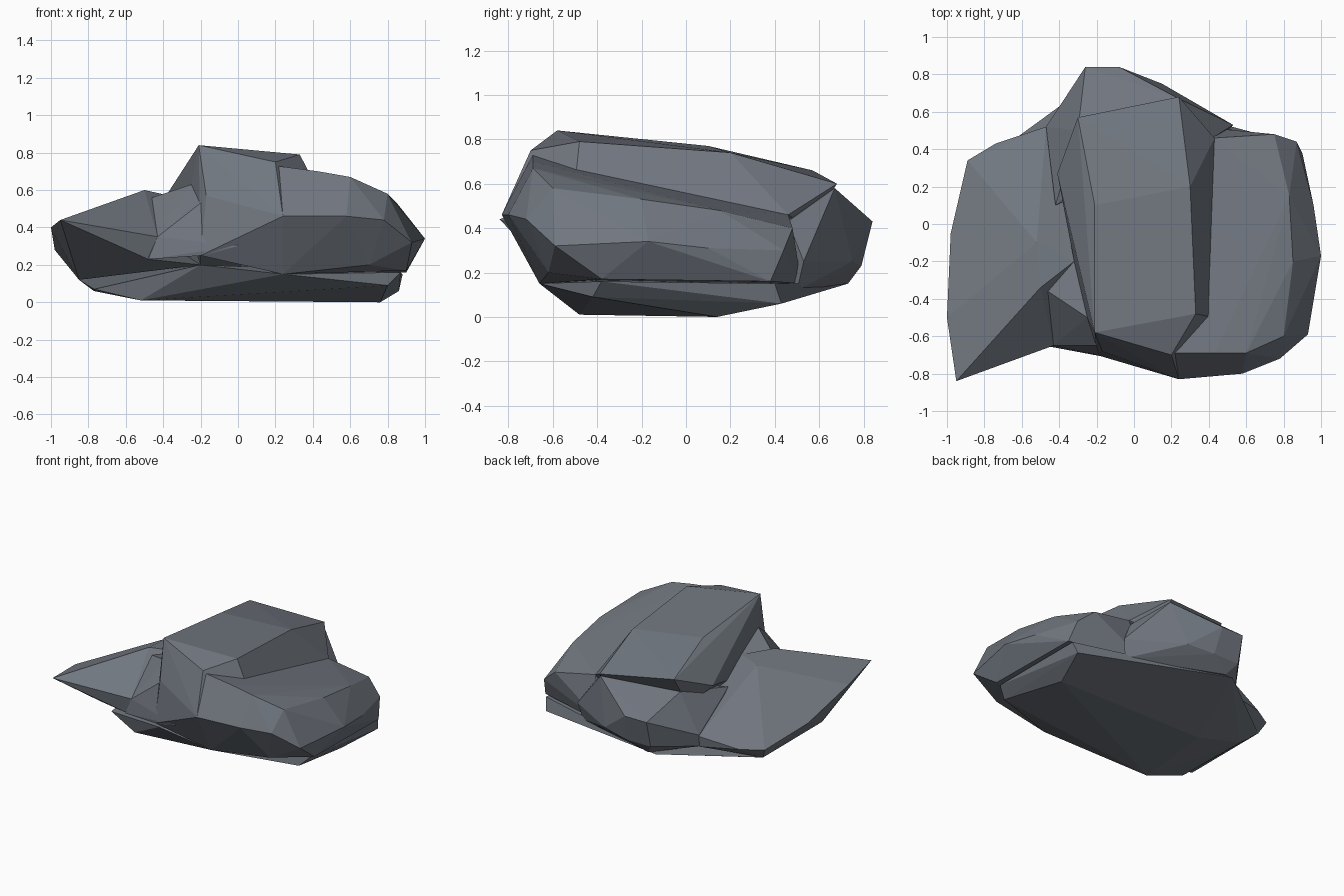
import bpy, bmesh

stone = bpy.data.materials.new("stone")
stone.diffuse_color = (.165, .185, .215, 1)


def chunk(name, points):
    """Flat-faced rock mass wrapped tightly around its corner points."""
    bm = bmesh.new()
    for p in points:
        bm.verts.new(p)
    res = bmesh.ops.convex_hull(bm, input=bm.verts[:], use_existing_faces=False)
    junk = {g for g in res["geom_interior"] + res["geom_unused"]
            if isinstance(g, bmesh.types.BMVert)}
    bmesh.ops.delete(bm, geom=list(junk), context='VERTS')
    bmesh.ops.dissolve_limit(bm, angle_limit=0.05, verts=bm.verts[:], edges=bm.edges[:])
    bmesh.ops.recalc_face_normals(bm, faces=bm.faces[:])
    me = bpy.data.meshes.new(name)
    bm.to_mesh(me)
    bm.free()
    me.materials.append(stone)
    ob = bpy.data.objects.new(name, me)
    bpy.context.collection.objects.link(ob)
    return ob


# Sloping underside that rests on the ground
chunk("rock_base", [
    (-.52, -.48, .01), (.76, .14, 0), (.1, 0, 0), (-.45, .14, .01),
    (.24, -.66, .15), (.8, -.42, .09), (.86, .43, .06), (-.77, -.4, .07),
    (-.77, .2, .06), (-.85, .3, .12), (-.26, .73, .15), (.45, .5, .12),
    (-.2, -.65, .2), (.88, .4, .15), (.87, -.38, .16)])

# Pointed slab fanning out to the left
chunk("left_slab", [
    (-.95, -.84, .44), (-1, -.5, .4), (-.98, -.05, .28), (-.89, .34, .2),
    (-.5, -.34, .6), (-.32, -.2, .56), (-.52, -.1, .57), (-.43, -.65, .35),
    (-.47, .52, .26), (-.74, .43, .2), (-.47, .51, .18), (-.48, -.64, .23),
    (-.85, .3, .12), (-.85, -.4, .12), (-.2, .2, .3), (-.2, -.5, .2)])

# Facets filling the front corner between slab and block
chunk("front_corner", [
    (-.46, -.36, .56), (-.32, -.2, .56), (-.25, -.5, .63), (-.43, -.65, .35),
    (-.15, -.65, .57), (-.48, -.65, .23), (-.19, -.7, .25), (0, -.74, .3),
    (0, -.3, .5)])

# Tall middle mass with a tilted top
chunk("main_block", [
    (-.21, -.58, .84), (.33, -.48, .79), (-.21, .1, .77), (.3, .2, .74),
    (-.3, .57, .66), (.24, .68, .6), (-.25, -.5, .63), (-.32, -.2, .56),
    (-.41, .27, .53), (.43, -.5, .6), (.43, .46, .46), (-.17, -.68, .57),
    (.2, -.7, .75), (.24, -.83, .46), (-.2, -.7, .25), (.24, -.66, .15),
    (-.3, .4, .4), (.25, .55, .4)])

# Lower step on the right
chunk("right_step", [
    (.43, -.5, .61), (.43, .46, .46), (.2, -.69, .73), (.43, -.69, .7),
    (.6, -.69, .67), (.8, -.6, .58), (.85, -.2, .53), (.83, .15, .48),
    (.75, .48, .4), (.24, -.83, .46), (.58, -.8, .46), (.78, -.72, .44),
    (.93, -.59, .32), (1, -.17, .34), (.96, .1, .31), (.87, .44, .3),
    (.24, -.66, .15), (.9, -.38, .17), (.9, .38, .16), (.7, -.62, .2),
    (0, 0, .15), (.35, .52, .15)])

# Spur sticking out at the back
chunk("back_spur", [
    (-.26, .84, .43), (-.08, .84, .43), (.24, .67, .58), (.15, .75, .25),
    (.53, .53, .25), (.42, .46, .43), (-.47, .52, .27), (-.35, .66, .37),
    (-.3, .5, .54), (-.26, .79, .23), (-.05, .79, .23), (-.2, .73, .15),
    (.5, .5, .12), (-.42, .1, .46), (-.47, .5, .18)])
